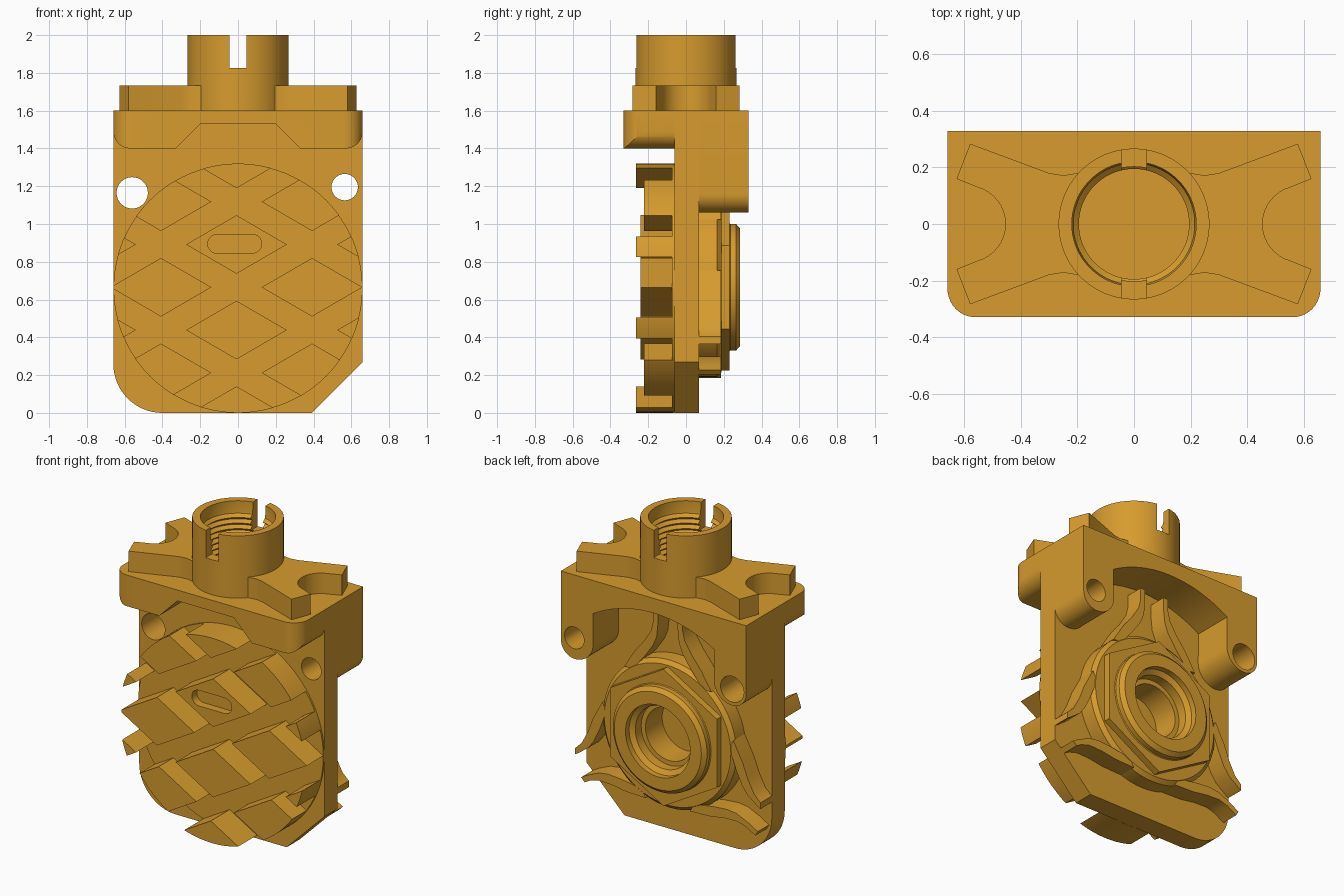
import bpy, bmesh
from math import sin, cos, pi, radians

cube = bpy.data.objects.get("Cube")
if cube:
    bpy.data.objects.remove(cube, do_unlink=True)

amber = bpy.data.materials.new("amber")
amber.use_nodes = True
COLOUR = (0.68, 0.33, 0.028, 1)
amber.diffuse_color = COLOUR
amber.node_tree.nodes["Principled BSDF"].inputs["Base Color"].default_value = COLOUR


def finish(name, bm):
    bmesh.ops.recalc_face_normals(bm, faces=bm.faces)
    mesh = bpy.data.meshes.new(name)
    bm.to_mesh(mesh)
    bm.free()
    mesh.materials.append(amber)
    ob = bpy.data.objects.new(name, mesh)
    bpy.context.collection.objects.link(ob)
    return ob


def place(a, b, h, axis):
    """Outline coordinates a, b and extrusion height h to 3D."""
    return (a, h, b) if axis == "y" else (a, b, h)


def add_prism(bm, pts, lo, hi, axis="y"):
    ends = [[bm.verts.new(place(a, b, h, axis)) for a, b in pts] for h in (lo, hi)]
    bm.faces.new(ends[0])
    bm.faces.new(ends[1][::-1])
    for i in range(len(pts)):
        j = (i + 1) % len(pts)
        bm.faces.new((ends[0][i], ends[0][j], ends[1][j], ends[1][i]))


def prism(name, pts, lo, hi, axis="y"):
    bm = bmesh.new()
    add_prism(bm, pts, lo, hi, axis)
    return finish(name, bm)


def lathe(name, profile, axis, ca=0, cb=0, n=64):
    """Closed solid of revolution from (radius, height) pairs."""
    bm = bmesh.new()
    rings = [[bm.verts.new(place(ca + r * cos(2 * pi * i / n), cb + r * sin(2 * pi * i / n), h, axis))
              for i in range(n)] for r, h in profile]
    for lower, upper in zip(rings, rings[1:]):
        for i in range(n):
            j = (i + 1) % n
            bm.faces.new((lower[i], lower[j], upper[j], upper[i]))
    bm.faces.new(rings[0])
    bm.faces.new(rings[-1])
    return finish(name, bm)


def arc(ca, cb, r, start, end, n=10):
    return [(ca + r * cos(radians(start + (end - start) * i / n)),
             cb + r * sin(radians(start + (end - start) * i / n))) for i in range(n + 1)]


def boolean(targets, cutter, op="DIFFERENCE"):
    for ob in targets:
        mod = ob.modifiers.new("cut", "BOOLEAN")
        mod.operation, mod.object, mod.solver = op, cutter, "EXACT"
        bpy.context.view_layer.objects.active = ob
        bpy.ops.object.modifier_apply(modifier=mod.name)
    bpy.data.objects.remove(cutter, do_unlink=True)


W, MID = 0.66, 0.665

# Main plate with one round and one chamfered lower corner
outline = [(W, 1.59), (-W, 1.59)] + arc(-0.4, 0.26, 0.26, 180, 270, 16) + [(0.39, 0), (W, 0.27)]
plate = prism("main_plate", outline, -0.062, 0.07)

# Top flange: rounded lower corners, trapezoid relief, rounded front edges
flange = prism("top_flange", [(-W, 1.6)] + arc(-W + 0.09, 1.49, 0.09, 180, 270)
               + [(-0.33, 1.4), (-0.2, 1.53), (0.2, 1.53), (0.33, 1.4)]
               + arc(W - 0.09, 1.49, 0.09, -90, 0) + [(W, 1.6)], -0.33, 0.02)
boolean([flange], prism("flange_limits", arc(-W + 0.1, -0.23, 0.1, 180, 270)
                        + arc(W - 0.1, -0.23, 0.1, -90, 0) + [(W + 0.01, 0.1), (-W - 0.01, 0.1)],
                        1.3, 1.7, "z"), "INTERSECT")

# Rear block with two rounded legs and an arched pocket
leg = arc(0.56, 1.16, 0.1, 0, -80) + arc(0.56, 1.19, 0.13, -90, -180)
crown = arc(0, MID, 0.84, 59, 121, 24)
rear = prism("rear_block", [(W, 1.6)] + leg + crown + [(-x, z) for x, z in reversed(leg)]
             + [(-W, 1.6)], 0.0, 0.33)

# Bolt holes
for x, z, r in ((-0.56, 1.165, 0.083), (0.565, 1.195, 0.07)):
    boolean([plate, rear], lathe("bolt_cutter", [(r, -0.5), (r, 0.5)], "y", x, z, 32))

# Four-armed collar plate
arm = [(0.2, 0.18), (0.25, 0.172), (0.3, 0.18), (0.58, 0.284), (0.628, 0.16)]
side = arm + arc(0.59, 0, 0.135, 105, 255, 16) + [(x, -y) for x, y in reversed(arm)]
collar = prism("collar_plate", side + [(-x, y) for x, y in reversed(side)], 1.59, 1.732, "z")

# Slotted tube with an internal thread
tube = lathe("threaded_tube", [(0.267, 1.59), (0.267, 2)], "z", n=96)
thread = [(0.195, 1.56)]
for i in range(10):
    thread += [(0.195, 1.58 + i * 0.036), (0.215, 1.598 + i * 0.036)]
thread += [(0.22, 1.96), (0.22, 2.1)]
boolean([flange, rear, plate, collar, tube], lathe("thread_cutter", thread, "z", n=96))
boolean([tube], prism("slot_cutter", [(-0.045, 1.825), (0.045, 1.825), (0.045, 2.1), (-0.045, 2.1)],
                      -0.4, 0.4))

# Front disc and its raised diamonds, clipped to a circle
disc = lathe("front_disc", [(W - 0.001, -0.074), (W - 0.001, -0.05)], "y", 0, W, 96)
FRONTS = {(3, 0): -0.265, (1, 2): -0.265, (2, 1): -0.222, (1, 0): -0.242, (0, 1): -0.242}
bm = bmesh.new()
for row in range(-3, 4):
    for col in range(-2, 3):
        front = FRONTS.get((abs(row), abs(col)))
        if front:
            x, z = -0.008 + 0.4 * col, MID + 0.2265 * row
            add_prism(bm, [(x - 0.267, z), (x, z - 0.155), (x + 0.267, z), (x, z + 0.155)],
                      front, -0.065)
diamonds = finish("raised_diamonds", bm)
boolean([diamonds], lathe("circle_limits", [(W, -0.4), (W, 0)], "y", 0, W, 96), "INTERSECT")
pill = arc(0.075, 0.895, 0.05, -90, 90) + arc(-0.11, 0.895, 0.05, 90, 270)
boolean([diamonds], prism("pill_cutter", pill, -0.4, -0.19))

# Rear hub: round base, hexagon and chamfered ring
hub = lathe("hub_base", [(0.475, 0.06), (0.475, 0.165), (0.45, 0.187)], "y", 0, MID)
hexagon = prism("hub_hexagon", arc(0, MID, 0.44, 30, 330, 5), 0.15, 0.23)
ring = lathe("hub_ring", [(0.37, 0.2), (0.335, 0.235), (0.335, 0.265), (0.31, 0.287)], "y", 0, MID)
bore = [(0.17, 0.0), (0.17, 0.17), (0.2, 0.17), (0.2, 0.23), (0.23, 0.25), (0.23, 0.4)]
boolean([plate, hub, hexagon, ring], lathe("bore_cutter", bore, "y", 0, MID))

# Three channels, each with a pair of ribs flaring into the hub
rib = [(0.78, 0.105), (0.7, 0.105), (0.64, 0.12), (0.56, 0.17), (0.48, 0.235), (0.36, 0.31),
       (0.36, 0.25), (0.47, 0.16), (0.55, 0.105), (0.61, 0.08), (0.7, 0.07), (0.78, 0.07)]
bm = bmesh.new()
for angle in (90, 210, 330):
    c, s = cos(radians(angle)), sin(radians(angle))
    for sign in (1, -1):
        add_prism(bm, [(u * c - sign * v * s, MID + u * s + sign * v * c) for u, v in rib], 0.06, 0.185)
ribs = finish("channel_ribs", bm)
boolean([ribs], prism("rib_limits", outline, 0, 0.3), "INTERSECT")

# Smooth curved surfaces, keep hard edges
for ob in (plate, flange, rear, collar, tube, disc, diamonds, hub, hexagon, ring, ribs):
    bpy.ops.object.select_all(action="DESELECT")
    ob.select_set(True)
    bpy.context.view_layer.objects.active = ob
    bpy.ops.object.shade_smooth_by_angle(angle=radians(25))
